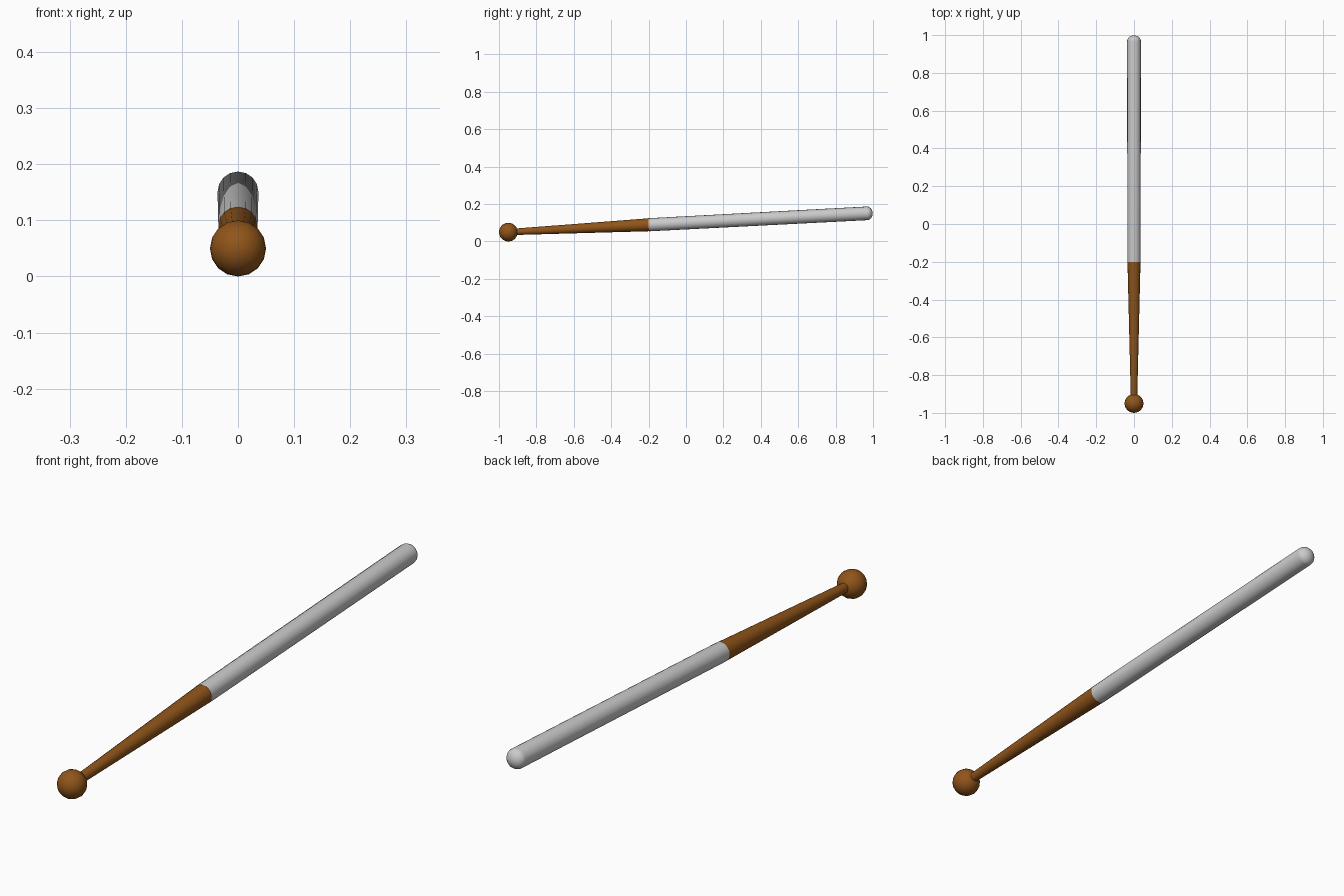
import bpy, math
import bmesh
from mathutils import Matrix, Vector

if "Cube" in bpy.data.objects:
    bpy.data.objects.remove(bpy.data.objects["Cube"])

SIDES = 16
TILT = math.radians(3)
KNOB = Vector((0, -0.95, 0.05))

wood = bpy.data.materials.new("wood")
wood.diffuse_color = (0.28, 0.09, 0.01, 1)
wood.use_nodes = True
wood.node_tree.nodes["Principled BSDF"].inputs["Base Color"].default_value = wood.diffuse_color


def place(name, bm, material=None):
    # lay local z along +y, tilted up, starting at the knob centre
    rot = Matrix.Rotation(TILT - math.pi / 2, 4, 'X')
    bm.transform(Matrix.Translation(KNOB) @ rot)
    bmesh.ops.recalc_face_normals(bm, faces=bm.faces)
    me = bpy.data.meshes.new(name)
    bm.to_mesh(me)
    bm.free()
    ob = bpy.data.objects.new(name, me)
    bpy.context.collection.objects.link(ob)
    if material:
        me.materials.append(material)
    bpy.ops.object.select_all(action='DESELECT')
    ob.select_set(True)
    bpy.context.view_layer.objects.active = ob
    bpy.ops.object.shade_smooth_by_angle(angle=math.radians(40))


def lathe(name, profile, material=None):
    # profile: (radius, distance along the shaft)
    bm = bmesh.new()
    rings = []
    for r, d in profile:
        rings.append([bm.verts.new((r * math.cos(a), r * math.sin(a), d))
                      for a in (2 * math.pi * i / SIDES for i in range(SIDES))])
    for lo, hi in zip(rings, rings[1:]):
        for i in range(SIDES):
            j = (i + 1) % SIDES
            bm.faces.new((lo[i], lo[j], hi[j], hi[i]))
    bm.faces.new(rings[0])
    bm.faces.new(rings[-1])
    place(name, bm, material)


# round knob at the grip end
bm = bmesh.new()
bmesh.ops.create_uvsphere(bm, u_segments=SIDES, v_segments=12, radius=0.05)
place("knob", bm, wood)

# tapered wooden grip
lathe("grip", [(0.017, 0.03), (0.0345, 0.751)], wood)

# grey barrel with a rounded tip
R, TIP, END = 0.0365, 0.03, 1.951
dome = [(R * math.cos(a), END - TIP + TIP * math.sin(a))
        for a in (math.radians(15 * k) for k in range(6))]
lathe("barrel", [(0.035, 0.751)] + dome + [(0.003, END)])
